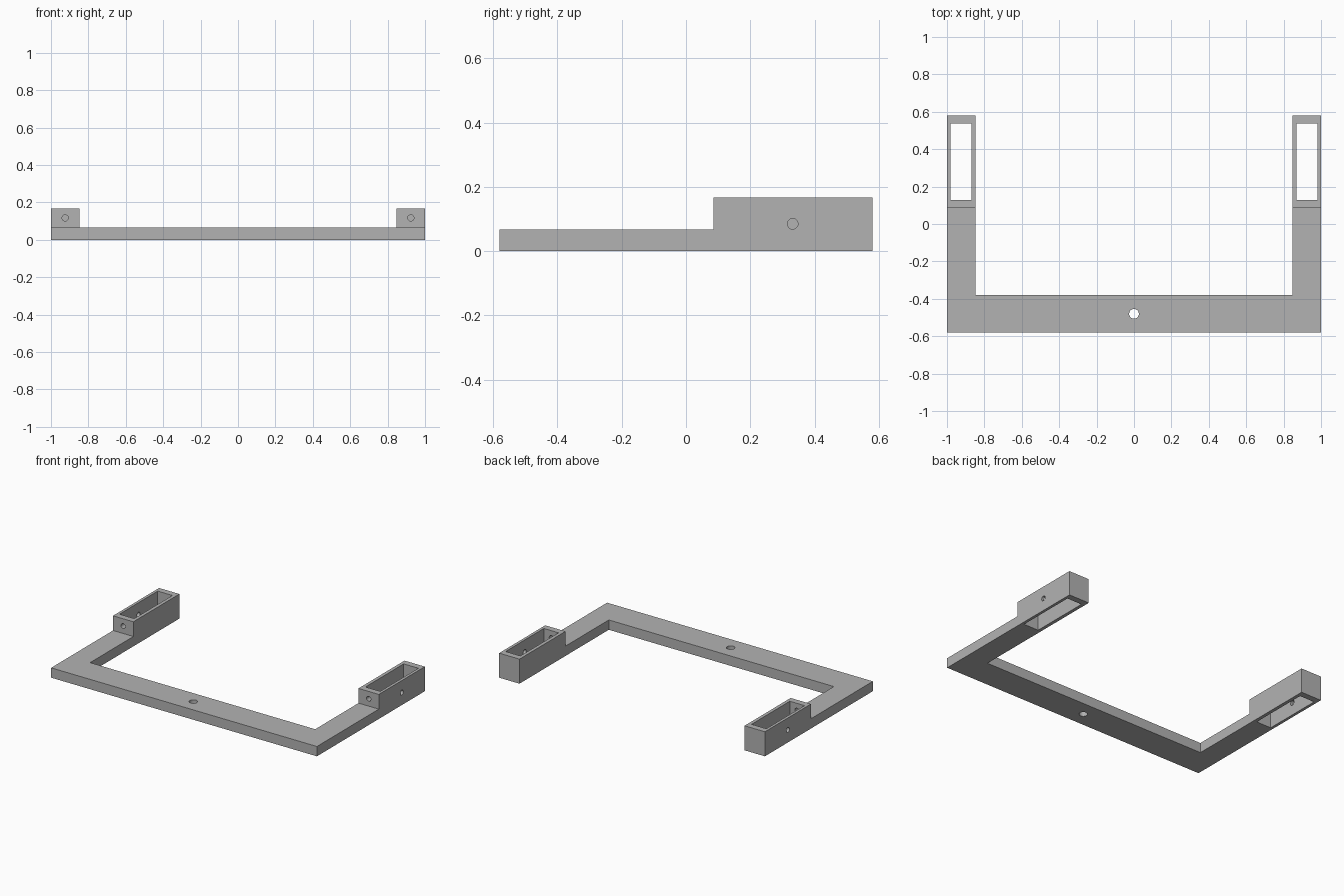
import bpy
import bmesh
import math
from mathutils import Matrix, Vector

if "Cube" in bpy.data.objects:
    bpy.data.objects.remove(bpy.data.objects["Cube"], do_unlink=True)

# Main dimensions
HALF_W, HALF_D = 1.0, 0.58
ARM_IN = 0.847            # inner side of the arms
BAR_BACK = -0.38          # rear edge of the cross bar
BLOCK_FRONT = 0.085       # where the raised housings begin
FRAME_H, BLOCK_H = 0.067, 0.167
PIN_R, BOLT_R = 0.0165, 0.026

grey = bpy.data.materials.new("plain grey")
grey.use_nodes = True
colour = (0.45, 0.45, 0.45, 1)
grey.diffuse_color = colour
grey.node_tree.nodes["Principled BSDF"].inputs["Base Color"].default_value = colour


def make_object(name, bm):
    bmesh.ops.recalc_face_normals(bm, faces=bm.faces)
    mesh = bpy.data.meshes.new(name)
    bm.to_mesh(mesh)
    bm.free()
    mesh.materials.append(grey)
    obj = bpy.data.objects.new(name, mesh)
    bpy.context.collection.objects.link(obj)
    return obj


def box(name, low, high):
    low, high = Vector(low), Vector(high)
    bm = bmesh.new()
    bmesh.ops.create_cube(bm, size=1, matrix=Matrix.Translation((low + high) / 2)
                          @ Matrix.Diagonal((high - low).to_4d()))
    return make_object(name, bm)


def rod(name, centre, radius, length, axis):
    turn = {"X": Matrix.Rotation(math.pi / 2, 4, "Y"),
            "Y": Matrix.Rotation(math.pi / 2, 4, "X"),
            "Z": Matrix.Identity(4)}[axis]
    bm = bmesh.new()
    bmesh.ops.create_cone(bm, cap_ends=True, segments=32, radius1=radius,
                          radius2=radius, depth=length,
                          matrix=Matrix.Translation(centre) @ turn)
    return make_object(name, bm)


def combine(target, tool, operation):
    mod = target.modifiers.new(operation.lower(), "BOOLEAN")
    mod.operation = operation
    mod.solver = "EXACT"
    mod.object = tool
    bpy.context.view_layer.objects.active = target
    bpy.ops.object.modifier_apply(modifier=mod.name)
    bpy.data.objects.remove(tool, do_unlink=True)


# U-shaped flat frame
right_half = [(HALF_W, BLOCK_FRONT + 0.02), (HALF_W, -HALF_D)]
inner_half = [(ARM_IN, BAR_BACK), (ARM_IN, BLOCK_FRONT + 0.02)]
mirror = lambda pts: [(-x, y) for x, y in reversed(pts)]
outline = right_half + mirror(right_half) + mirror(inner_half) + inner_half
bm = bmesh.new()
face = bm.faces.new([bm.verts.new((x, y, 0)) for x, y in outline])
up = bmesh.ops.extrude_face_region(bm, geom=[face])["geom"]
bmesh.ops.translate(bm, vec=(0, 0, FRAME_H),
                    verts=[v for v in up if isinstance(v, bmesh.types.BMVert)])
bracket = make_object("bracket_frame", bm)

# Raised housings with open pockets and pin holes at the arm ends
for side in (-1, 1):
    def span(a, b):
        return sorted((side * a, side * b))
    x0, x1 = span(ARM_IN, HALF_W)
    combine(bracket, box("housing", (x0, BLOCK_FRONT, 0), (x1, HALF_D, BLOCK_H)), "UNION")
    x0, x1 = span(0.87, 0.981)
    combine(bracket, box("pocket", (x0, 0.127, -0.1), (x1, 0.538, 0.3)), "DIFFERENCE")
    # outer wall hole, then front wall hole
    combine(bracket, rod("side_hole", (side * 0.98, 0.332, 0.085), PIN_R, 0.1, "X"), "DIFFERENCE")
    combine(bracket, rod("front_hole", (side * 0.924, 0.105, 0.117), PIN_R, 0.1, "Y"), "DIFFERENCE")

# Bolt hole through the middle of the cross bar
combine(bracket, rod("bolt_hole", (0, -0.48, FRAME_H / 2), BOLT_R, 0.3, "Z"), "DIFFERENCE")

bpy.ops.object.select_all(action="DESELECT")
bracket.select_set(True)
bpy.context.view_layer.objects.active = bracket
bpy.ops.object.shade_smooth_by_angle(angle=math.radians(30))
